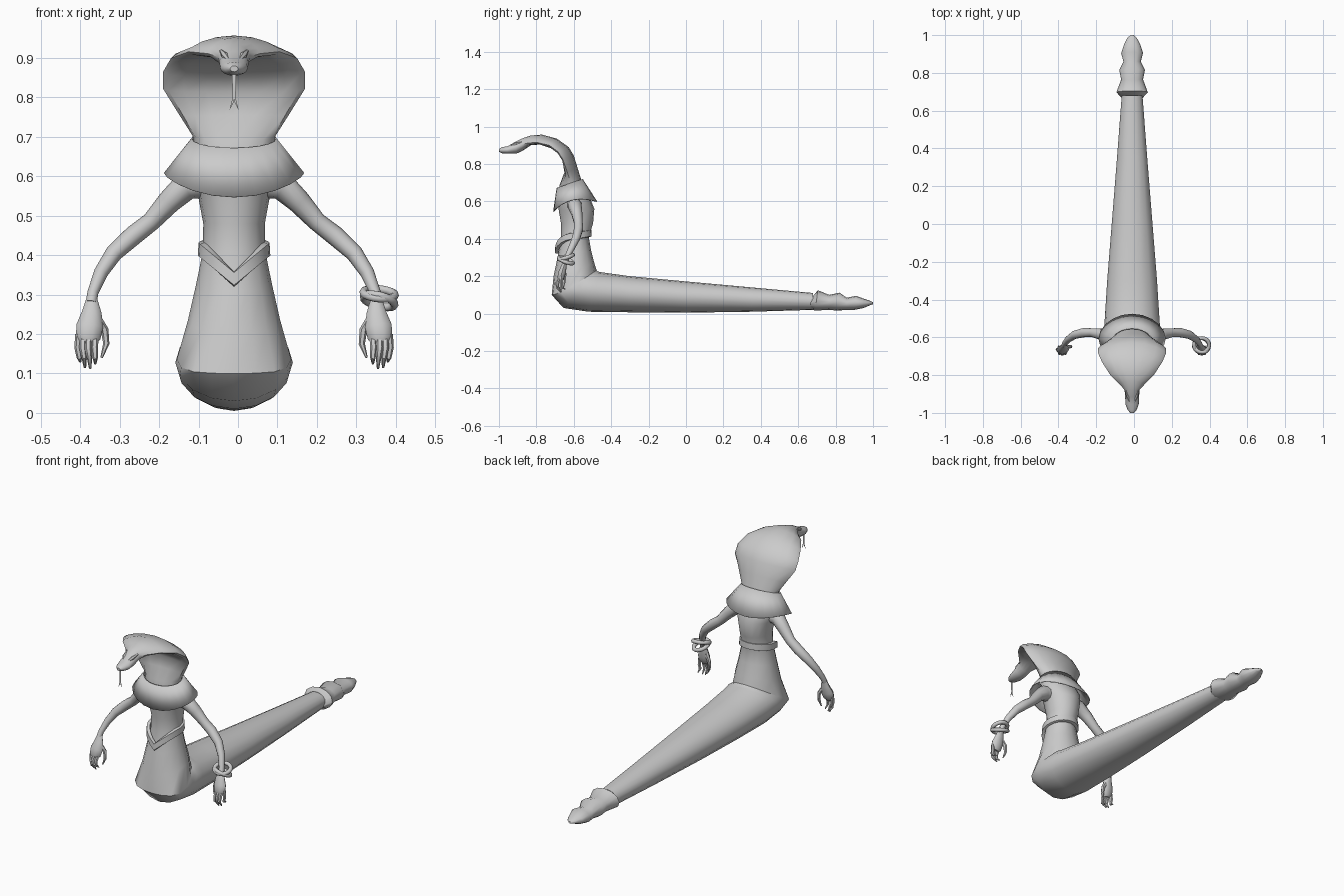
import bpy, bmesh, math
from mathutils import Vector

AX = -0.01  # the body's symmetry axis
grey = bpy.data.materials.new("plain grey")
grey.diffuse_color = (0.6, 0.6, 0.6, 1)


def finish(name, bm, angle=40):
    bmesh.ops.recalc_face_normals(bm, faces=bm.faces[:])
    me = bpy.data.meshes.new(name)
    bm.to_mesh(me)
    bm.free()
    me.materials.append(grey)
    ob = bpy.data.objects.new(name, me)
    bpy.context.collection.objects.link(ob)
    bpy.context.view_layer.objects.active = ob
    ob.select_set(True)
    bpy.ops.object.shade_smooth_by_angle(angle=math.radians(angle))
    ob.select_set(False)
    return ob


def skin(bm, rings, caps=True, loop=False):
    """Bridge lists of points into a tube."""
    vs = [[bm.verts.new(p) for p in r] for r in rings]
    n = len(vs[0])
    for a, b in zip(vs, vs[1:] + vs[:1] if loop else vs[1:]):
        for i in range(n):
            bm.faces.new((a[i], a[(i + 1) % n], b[(i + 1) % n], b[i]))
    if caps and not loop:
        bm.faces.new(vs[0])
        bm.faces.new(vs[-1])


def section(back, front, hw, wing=(0, 0), n=16):
    """Oval from a back to a front point (y, z); wing shifts its side edges."""
    b, f, w = Vector((0, *back)), Vector((0, *front)), Vector((0, *wing))
    mid, half = (b + f) / 2, (b - f) / 2
    pts = []
    for i in range(n):
        t = math.tau * i / n
        pts.append(mid + half * math.sin(t) + w * math.cos(t) ** 2
                   + Vector((AX + hw * math.cos(t), 0, 0)))
    return pts


def loft(name, rows, caps=True, angle=40, n=16):
    bm = bmesh.new()
    skin(bm, [section(*r, n=n) for r in rows], caps)
    return finish(name, bm, angle)


def tube(bm, path, n=8, flat=1.0):
    """Tube through (x, y, z, radius) points; flat squeezes its depth."""
    rings = []
    for i, p in enumerate(path):
        a, b = path[max(i - 1, 0)], path[min(i + 1, len(path) - 1)]
        d = (Vector(b[:3]) - Vector(a[:3])).normalized()
        u = Vector((0, 1, 0)).cross(d).normalized()
        v = d.cross(u)
        rings.append([Vector(p[:3]) + p[3] * (u * math.cos(math.tau * k / n)
                      + v * flat * math.sin(math.tau * k / n)) for k in range(n)])
    skin(bm, rings)


def mirror_x(bm):
    geo = bmesh.ops.duplicate(bm, geom=bm.verts[:] + bm.edges[:] + bm.faces[:])["geom"]
    for v in geo:
        if isinstance(v, bmesh.types.BMVert):
            v.co.x = 2 * AX - v.co.x


# Tail, bend and torso in one tube: back/top point, front/bottom point, half width
loft("body", [
    ((0.68, 0.11), (0.68, 0.02), 0.055),
    ((0.35, 0.14), (0.35, 0.01), 0.08),
    ((0.0, 0.172), (0.0, 0.005), 0.108),
    ((-0.3, 0.2), (-0.3, 0.007), 0.132),
    ((-0.46, 0.222), (-0.52, 0.01), 0.144),
    ((-0.472, 0.226), (-0.655, 0.03), 0.149),
    ((-0.478, 0.232), (-0.718, 0.1), 0.145, (-0.03, -0.03)),
    ((-0.49, 0.27), (-0.708, 0.2), 0.117),
    ((-0.507, 0.335), (-0.685, 0.31), 0.097),
    ((-0.52, 0.41), (-0.667, 0.41), 0.079),
    ((-0.497, 0.48), (-0.668, 0.48), 0.078),
    ((-0.49, 0.56), (-0.68, 0.55), 0.092),
    ((-0.51, 0.61), (-0.685, 0.61), 0.11),
    ((-0.55, 0.68), (-0.68, 0.66), 0.1),
])

# Hood flaring from the neck and narrowing into the head
loft("hood_and_head", [
    ((-0.545, 0.66), (-0.68, 0.65), 0.1),
    ((-0.56, 0.715), (-0.675, 0.69), 0.105),
    ((-0.58, 0.78), (-0.65, 0.755), 0.14, (-0.02, -0.01)),
    ((-0.6, 0.845), (-0.645, 0.815), 0.18, (-0.035, -0.008)),
    ((-0.627, 0.89), (-0.67, 0.85), 0.18, (-0.035, -0.005)),
    ((-0.69, 0.935), (-0.71, 0.88), 0.16, (-0.03, -0.008)),
    ((-0.77, 0.957), (-0.77, 0.905), 0.115, (-0.03, -0.015)),
    ((-0.83, 0.952), (-0.83, 0.9), 0.065, (-0.02, -0.015)),
    ((-0.88, 0.935), (-0.875, 0.87), 0.04),
    ((-0.915, 0.917), (-0.905, 0.856), 0.037),
    ((-0.955, 0.894), (-0.955, 0.855), 0.035),
    ((-0.985, 0.89), (-0.983, 0.857), 0.024),
    ((-1.0, 0.88), (-1.0, 0.865), 0.01),
])

# Rattle of swelling segments
loft("rattle", [
    ((0.66, 0.07), (0.65, 0.03), 0.045),
    ((0.705, 0.125), (0.69, 0.016), 0.083),
    ((0.765, 0.1), (0.765, 0.02), 0.058),
    ((0.82, 0.112), (0.81, 0.016), 0.068),
    ((0.86, 0.085), (0.86, 0.02), 0.046),
    ((0.91, 0.095), (0.9, 0.02), 0.058),
    ((0.95, 0.08), (0.95, 0.03), 0.043),
    ((0.985, 0.068), (0.985, 0.045), 0.025),
    ((1.0, 0.06), (1.0, 0.05), 0.008),
], angle=50, n=12)

# Shoulder collar
collar = loft("collar", [
    ((-0.552, 0.72), (-0.692, 0.672), 0.108),
    ((-0.475, 0.6), (-0.71, 0.547), 0.178, (-0.015, 0.035)),
], caps=False, n=20)
mod = collar.modifiers.new("thickness", "SOLIDIFY")
mod.thickness = 0.005

# Belt dipping to a point at the front
bm = bmesh.new()
rings = []
N = 24
for i in range(N):
    t = math.tau * i / N
    c, s = math.cos(t), math.sin(t)
    z = 0.395 + 0.015 * s if s >= 0 else 0.32 + 0.075 * abs(c)
    ring = []
    for dr, dz in ((0, 0), (0.008, 0.004), (0.006, 0.036), (-0.01, 0.038), (-0.01, 0)):
        ring.append((AX + (0.084 + dr) * c,
                     -0.597 + ((0.085 if s > 0 else 0.096) + dr) * s, z + dz))
    rings.append(ring)
skin(bm, rings, loop=True)
finish("belt", bm)

# Arms
bm = bmesh.new()
tube(bm, [(AX + x, y, z, r) for x, y, z, r in (
    (0.05, -0.6, 0.585, 0.04), (0.12, -0.595, 0.578, 0.038), (0.165, -0.583, 0.535, 0.03),
    (0.21, -0.575, 0.485, 0.024), (0.255, -0.575, 0.45, 0.025), (0.305, -0.587, 0.405, 0.022),
    (0.338, -0.61, 0.355, 0.018), (0.358, -0.635, 0.305, 0.014), (0.362, -0.645, 0.28, 0.014))],
    n=10)
mirror_x(bm)
finish("arms", bm)

# Hands with four fingers and a thumb
bm = bmesh.new()
tube(bm, [(AX + x, y, z, r) for x, y, z, r in (
    (0.361, -0.643, 0.29, 0.014), (0.361, -0.652, 0.255, 0.025),
    (0.366, -0.662, 0.22, 0.034), (0.37, -0.67, 0.19, 0.031), (0.372, -0.673, 0.178, 0.02))],
    n=10, flat=0.6)
for x, y, tip, tx in ((0.394, -0.665, 0.13, 0.39), (0.382, -0.685, 0.115, 0.378),
                      (0.368, -0.69, 0.113, 0.365), (0.352, -0.685, 0.125, 0.352)):
    tube(bm, [(AX + x, -0.667, 0.2, 0.009), (AX + x + 0.002, y, 0.165, 0.009),
              (AX + (x + tx) / 2, y, 0.14, 0.007), (AX + tx, y + 0.02, tip, 0.003)], n=6)
tube(bm, [(AX + x, y, z, r) for x, y, z, r in (
    (0.35, -0.655, 0.245, 0.011), (0.328, -0.648, 0.21, 0.01),
    (0.324, -0.65, 0.175, 0.008), (0.336, -0.655, 0.14, 0.003))], n=6)
mirror_x(bm)
finish("hands", bm)

# Two bangles on one wrist
for i, (z, rx, ry) in enumerate(((0.302, 0.3, 0.1), (0.284, -0.35, 0.25))):
    bpy.ops.mesh.primitive_torus_add(
        major_segments=20, minor_segments=8, major_radius=0.04, minor_radius=0.0105,
        location=(0.358, -0.642, z), rotation=(rx, ry, 0))
    ob = bpy.context.object
    ob.name = f"bangle_{i + 1}"
    ob.data.materials.append(grey)
    bpy.ops.object.shade_smooth_by_angle(angle=math.radians(50))
    ob.select_set(False)

# Brow ridges over the eyes
bm = bmesh.new()
tube(bm, [(AX + 0.012, -0.945, 0.892, 0.005), (AX + 0.024, -0.915, 0.907, 0.009),
          (AX + 0.033, -0.88, 0.918, 0.004)], n=6)
mirror_x(bm)
finish("brows", bm)

# Flat forked tongue
bm = bmesh.new()
for pts in (((-0.005, 0.865), (0.005, 0.865), (0.004, 0.795), (-0.004, 0.795)),
            ((0, 0.8), (0.004, 0.798), (0.012, 0.767), (0.001, 0.788)),
            ((0, 0.8), (-0.004, 0.798), (-0.012, 0.767), (-0.001, 0.788))):
    bm.faces.new([bm.verts.new((AX + x, -0.985, z)) for x, z in pts])
finish("tongue", bm)
